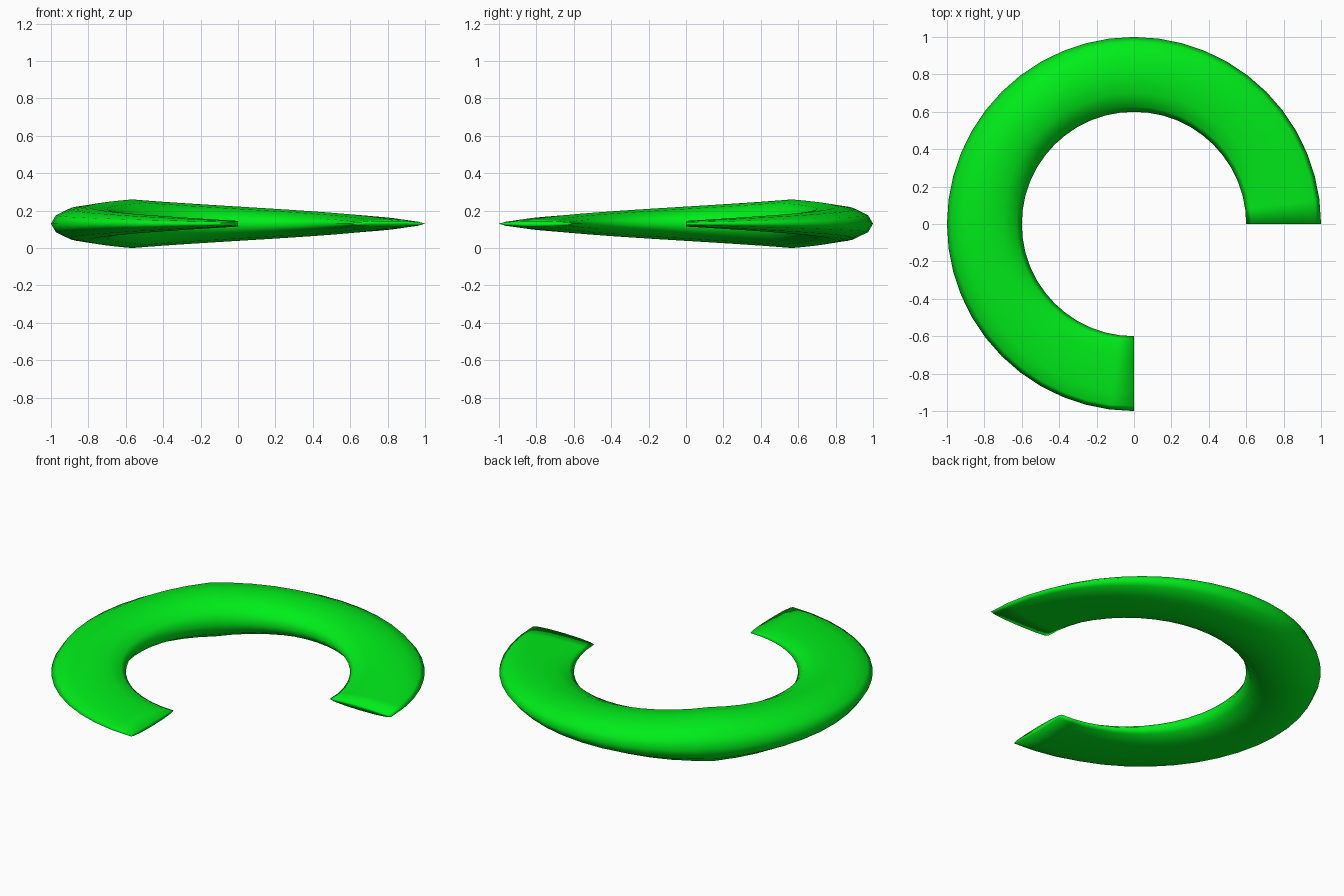
import bpy, bmesh
from math import sin, cos, pi, radians

if "Cube" in bpy.data.objects:
    bpy.data.objects.remove(bpy.data.objects["Cube"])

STEPS, SIDES = 36, 12        # rings along the arc, sides of the oval section
ARC, MID_R, HALF_W = radians(270), 0.8, 0.2
TIP_H, MID_H = 0.015, 0.13   # half thickness at the ends and the middle

bm = bmesh.new()
rings = []
# Oval sections swept round three quarters of a circle, thickest halfway
for i in range(STEPS + 1):
    a = ARC * i / STEPS
    h = TIP_H + (MID_H - TIP_H) * (1 - abs(2 * i / STEPS - 1))
    ring = []
    for j in range(SIDES):
        t = 2 * pi * j / SIDES
        r = MID_R + HALF_W * cos(t)
        ring.append(bm.verts.new((r * cos(a), r * sin(a), MID_H + h * sin(t))))
    rings.append(ring)
for p, q in zip(rings, rings[1:]):
    for j in range(SIDES):
        k = (j + 1) % SIDES
        bm.faces.new((p[j], p[k], q[k], q[j]))
# End caps
bm.faces.new(rings[0])
bm.faces.new(rings[-1])
bmesh.ops.recalc_face_normals(bm, faces=bm.faces[:])
for f in bm.faces:
    f.smooth = True

mesh = bpy.data.meshes.new("tapered_arc")
bm.to_mesh(mesh)
bm.free()
obj = bpy.data.objects.new("tapered_arc", mesh)
bpy.context.collection.objects.link(obj)

mat = bpy.data.materials.new("green")
mat.diffuse_color = (0.0, 0.85, 0.01, 1)
mat.use_nodes = True
mat.node_tree.nodes["Principled BSDF"].inputs["Base Color"].default_value = mat.diffuse_color
mesh.materials.append(mat)
